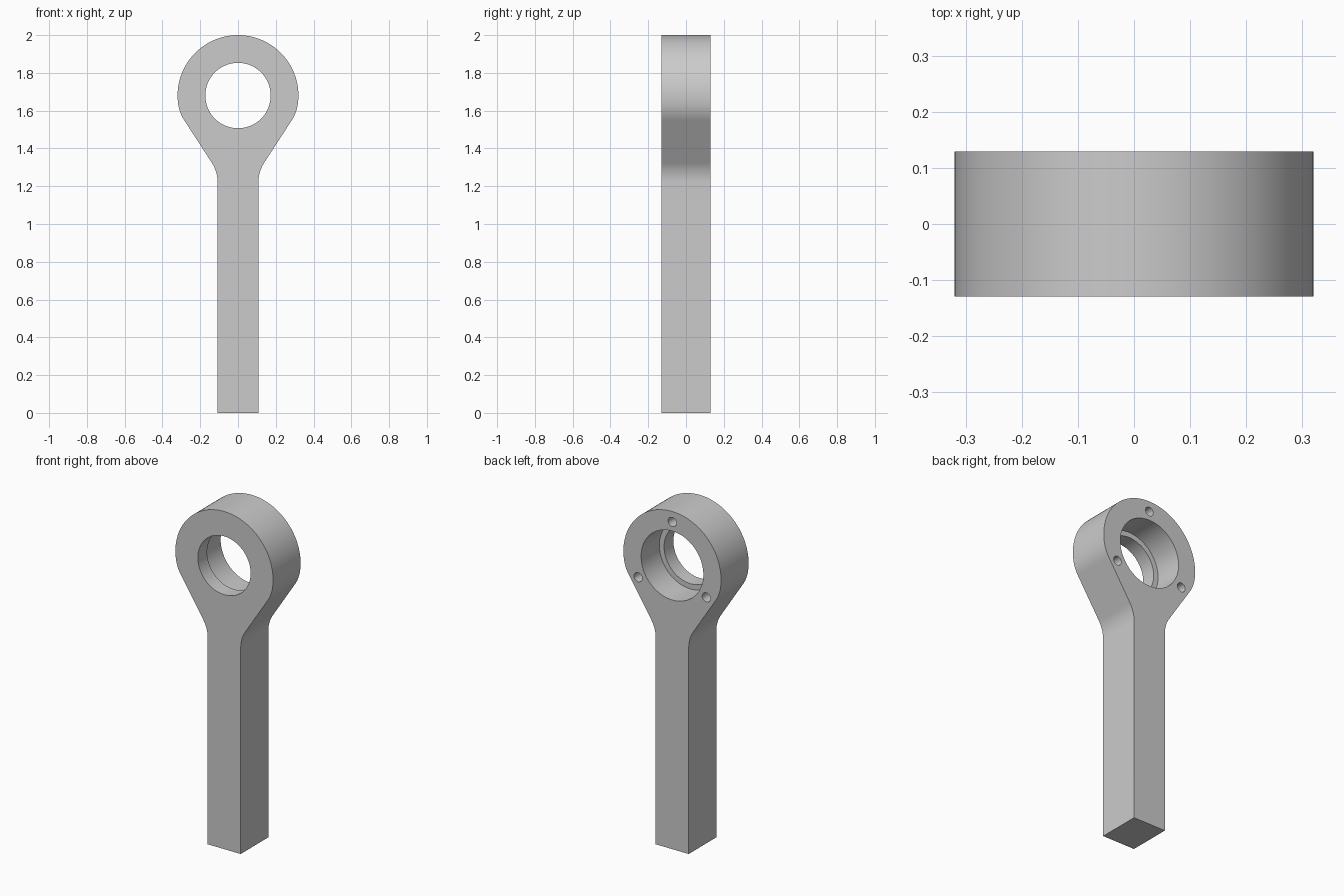
import bpy, bmesh
from math import cos, sin, tan, radians, pi
from mathutils import Matrix

if "Cube" in bpy.data.objects:
    bpy.data.objects.remove(bpy.data.objects["Cube"], do_unlink=True)

HALF_DEPTH = 0.129
EYE_Z, EYE_R = 1.68, 0.32
STEM = 0.108          # half width of the stem
SLOPE = radians(33)   # flank normal, below horizontal
FLANK = 0.31          # distance of the flank from the eye centre
LIP = 0.087           # thickness of the front lip

grey = bpy.data.materials.new("plain grey")
grey.use_nodes = True
grey.diffuse_color = (0.6, 0.6, 0.6, 1)
grey.node_tree.nodes["Principled BSDF"].inputs["Base Color"].default_value = (0.6, 0.6, 0.6, 1)


def arc(cx, cz, r, a0, a1, n):
    return [(cx + r * cos(a0 + (a1 - a0) * i / n),
             cz + r * sin(a0 + (a1 - a0) * i / n)) for i in range(n + 1)]


def make_object(name, bm):
    bmesh.ops.recalc_face_normals(bm, faces=bm.faces[:])
    mesh = bpy.data.meshes.new(name)
    bm.to_mesh(mesh)
    bm.free()
    mesh.materials.append(grey)
    obj = bpy.data.objects.new(name, mesh)
    bpy.context.collection.objects.link(obj)
    return obj


def cutter(name, x, z, r, y0, y1, sides):
    bm = bmesh.new()
    place = Matrix.Translation((x, (y0 + y1) / 2, z)) @ Matrix.Rotation(pi / 2, 4, 'X')
    bmesh.ops.create_cone(bm, cap_ends=True, segments=sides, radius1=r, radius2=r,
                          depth=y1 - y0, matrix=place)
    obj = make_object(name, bm)
    obj.hide_render = True
    return obj


# Right half of the outline: stem, concave fillet, flank, shoulder, eye
fillet_r = 0.19
corner_z = EYE_Z - (FLANK - STEM * cos(SLOPE)) / sin(SLOPE)
fillet_z = corner_z - fillet_r * tan(SLOPE / 2)
blend = radians(8)
shoulder_r = (FLANK - EYE_R * cos(SLOPE - blend)) / (1 - cos(SLOPE - blend))
offset = EYE_R - shoulder_r
half = [(STEM, 0)]
half += arc(STEM + fillet_r, fillet_z, fillet_r, pi, pi - SLOPE, 10)
half += arc(offset * cos(blend), EYE_Z - offset * sin(blend), shoulder_r, -SLOPE, -blend, 8)
half += arc(0, EYE_Z, EYE_R, -blend, pi / 2, 40)[1:]
outline = half + [(-x, z) for x, z in reversed(half[:-1])]

# Rod body
bm = bmesh.new()
face = bm.faces.new([bm.verts.new((x, -HALF_DEPTH, z)) for x, z in outline])
grown = bmesh.ops.extrude_face_region(bm, geom=[face])
bmesh.ops.translate(bm, vec=(0, 2 * HALF_DEPTH, 0),
                    verts=[g for g in grown["geom"] if isinstance(g, bmesh.types.BMVert)])
rod = make_object("eye_rod", bm)

# Through hole, wider bore from the back, three blind screw holes
cutters = [cutter("through_hole", 0, EYE_Z, 0.173, -0.3, 0.3, 96),
           cutter("back_bore", 0, EYE_Z, 0.204, -HALF_DEPTH + LIP, 0.3, 96)]
for i in range(3):
    a = pi / 2 + i * 2 * pi / 3
    cutters.append(cutter("screw_hole", 0.258 * cos(a), EYE_Z + 0.258 * sin(a),
                          0.027, 0.02, 0.3, 32))

bpy.ops.object.select_all(action='DESELECT')
bpy.context.view_layer.objects.active = rod
rod.select_set(True)
for c in cutters:
    mod = rod.modifiers.new(c.name, 'BOOLEAN')
    mod.operation = 'DIFFERENCE'
    mod.solver = 'EXACT'
    mod.object = c
    bpy.ops.object.modifier_apply(modifier=mod.name)
    bpy.data.objects.remove(c, do_unlink=True)

bpy.ops.object.shade_smooth_by_angle(angle=radians(30))
